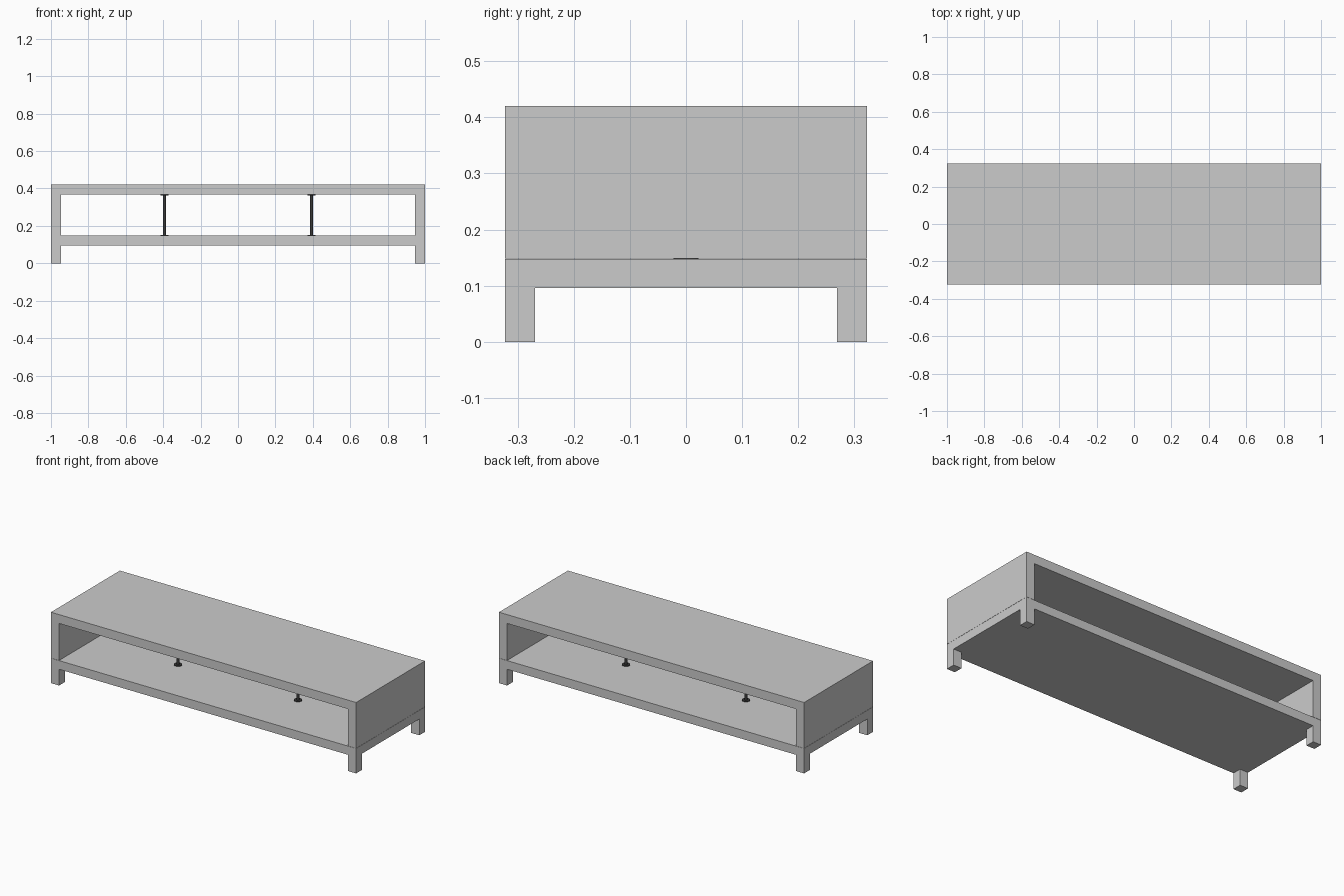
import bpy, bmesh
from math import radians

if "Cube" in bpy.data.objects:
    bpy.data.objects.remove(bpy.data.objects["Cube"])

HX, HY, T = 1.0, 0.3225, 0.0535        # half width, half depth, board thickness
BASE_Z, BASE_TOP = 0.096, 0.1475
SIDE_Z, TOP_Z = 0.1485, 0.42
SHELF_UNDER = 0.3675


def finish(bm, name):
    bmesh.ops.recalc_face_normals(bm, faces=bm.faces)
    bmesh.ops.dissolve_limit(bm, angle_limit=radians(1), verts=bm.verts, edges=bm.edges)
    mesh = bpy.data.meshes.new(name)
    bm.to_mesh(mesh)
    bm.free()
    obj = bpy.data.objects.new(name, mesh)
    bpy.context.collection.objects.link(obj)


def extrude(bm, faces, offset):
    res = bmesh.ops.extrude_face_region(bm, geom=faces)
    verts = [v for v in res["geom"] if isinstance(v, bmesh.types.BMVert)]
    bmesh.ops.translate(bm, verts=verts, vec=offset)


# Base board: 3 x 3 grid thickened, corner cells pulled down into legs
bm = bmesh.new()
xs, ys = (-HX, -HX + T, HX - T, HX), (-HY, -HY + T, HY - T, HY)
grid = [[bm.verts.new((x, y, BASE_TOP)) for y in ys] for x in xs]
for i in range(3):
    for j in range(3):
        bm.faces.new((grid[i][j], grid[i + 1][j], grid[i + 1][j + 1], grid[i][j + 1]))
extrude(bm, bm.faces[:], (0, 0, BASE_Z - BASE_TOP))
corners = []
for f in bm.faces:
    c = f.calc_center_median()
    if abs(c.z - BASE_Z) < 0.001 and abs(c.x) > HX - T and abs(c.y) > HY - T:
        corners.append(f)
for f in bmesh.ops.extrude_discrete_faces(bm, faces=corners)["faces"]:
    rim = list(f.verts)
    top = [bm.verts.new(v.co) for v in rim]
    for v in rim:
        v.co.z = 0
    for k in range(4):
        n = (k + 1) % 4
        if not bm.edges.get((rim[k], rim[n])).link_faces[1:]:
            bm.faces.new((rim[k], rim[n], top[n], top[k]))
    for v in top:
        if not v.link_faces:
            bm.verts.remove(v)
bmesh.ops.remove_doubles(bm, verts=bm.verts, dist=0.0001)
finish(bm, "base_with_legs")

# Upper shell: upside-down U profile pulled through the depth
bm = bmesh.new()
half = [(HX, TOP_Z), (HX, SIDE_Z), (HX - T, SIDE_Z), (HX - T, SHELF_UNDER)]
profile = half + [(-x, z) for x, z in reversed(half)]
face = bm.faces.new([bm.verts.new((x, -HY, z)) for x, z in profile])
extrude(bm, [face], (0, 2 * HY, 0))
finish(bm, "top_and_sides")

# Dark support posts with a thin round flange at each end
dark = bpy.data.materials.new("dark_metal")
dark.diffuse_color = (0.04, 0.04, 0.04, 1)
dark.use_nodes = True
dark.node_tree.nodes["Principled BSDF"].inputs["Base Color"].default_value = dark.diffuse_color


def cylinder(name, x, z0, z1, radius):
    bpy.ops.mesh.primitive_cylinder_add(vertices=32, radius=radius, depth=z1 - z0,
                                        location=(x, 0, (z0 + z1) / 2))
    obj = bpy.context.object
    obj.name = name
    obj.data.materials.append(dark)
    bpy.ops.object.shade_smooth_by_angle()


for side, x in (("left", -0.393), ("right", 0.393)):
    cylinder(side + "_post", x, BASE_TOP, SHELF_UNDER, 0.009)
    cylinder(side + "_post_lower_flange", x, BASE_TOP, BASE_TOP + 0.004, 0.022)
    cylinder(side + "_post_upper_flange", x, SHELF_UNDER - 0.004, SHELF_UNDER, 0.022)
